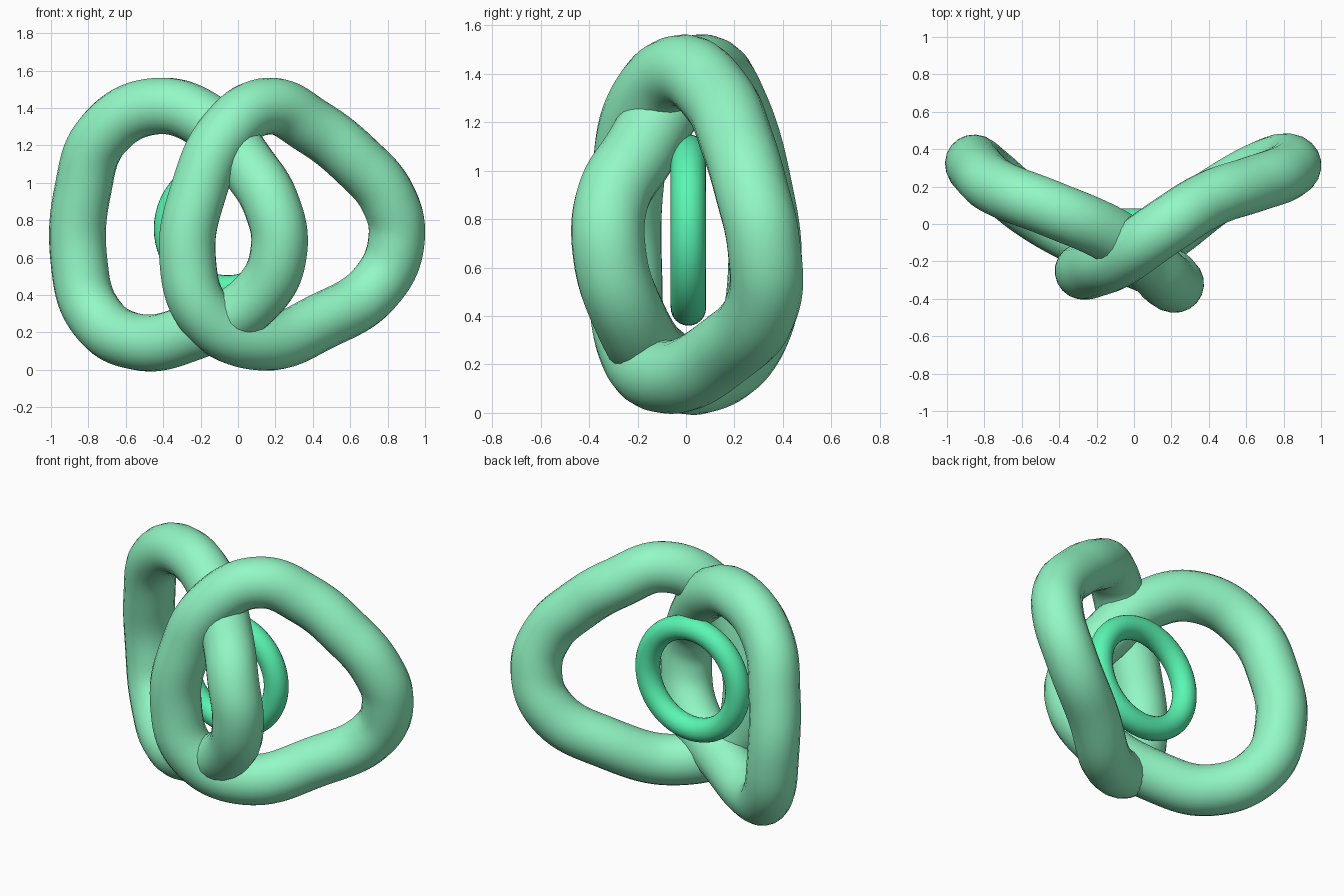
import bpy

if "Cube" in bpy.data.objects:
    bpy.data.objects.remove(bpy.data.objects["Cube"])

def material(name, color):
    m = bpy.data.materials.new(name)
    m.diffuse_color = color
    m.use_nodes = True
    m.node_tree.nodes["Principled BSDF"].inputs["Base Color"].default_value = m.diffuse_color
    return m

pale = material("pale_green", (0.29, 0.94, 0.56, 1))
bright = material("bright_green", (0.10, 0.93, 0.45, 1))

def tube_loop(name, points, radius, mat):
    """Closed smooth tube through the given centreline points."""
    cu = bpy.data.curves.new(name, 'CURVE')
    cu.dimensions = '3D'
    cu.bevel_depth = radius
    cu.bevel_resolution = 8
    cu.resolution_u = 10
    sp = cu.splines.new('BEZIER')
    sp.bezier_points.add(len(points) - 1)
    for bp, co in zip(sp.bezier_points, points):
        bp.co = co
        bp.handle_left_type = bp.handle_right_type = 'AUTO'
    sp.use_cyclic_u = True
    ob = bpy.data.objects.new(name, cu)
    bpy.context.collection.objects.link(ob)
    bpy.ops.object.select_all(action='DESELECT')
    ob.select_set(True)
    bpy.context.view_layer.objects.active = ob
    bpy.ops.object.convert(target='MESH')
    ob = bpy.context.object
    bpy.ops.object.shade_smooth()
    ob.data.materials.clear()
    ob.data.materials.append(mat)

# left loop, swinging to the front on its right side
tube_loop("left_loop", [
    (-0.85, 0.325, 0.58), (-0.83, 0.28, 0.96), (-0.72, 0.19, 1.26),
    (-0.44, 0.08, 1.41), (-0.14, -0.05, 1.31), (0.06, -0.19, 1.08),
    (0.18, -0.305, 0.88), (0.22, -0.315, 0.65), (0.12, -0.24, 0.41),
    (-0.25, -0.09, 0.20), (-0.54, 0.07, 0.15), (-0.77, 0.26, 0.30)], 0.152, pale)

# right loop, swinging to the front on its left side
tube_loop("right_loop", [
    (0.16, -0.02, 1.41), (0.40, 0.13, 1.30), (0.63, 0.21, 1.12),
    (0.80, 0.27, 0.92), (0.848, 0.32, 0.70), (0.75, 0.32, 0.46),
    (0.45, 0.16, 0.26), (0.11, -0.09, 0.15), (-0.17, -0.22, 0.29),
    (-0.27, -0.25, 0.60), (-0.21, -0.24, 0.96), (-0.07, -0.18, 1.26)], 0.152, pale)

# small upright ring behind the crossing
bpy.ops.mesh.primitive_torus_add(major_segments=64, minor_segments=24,
    major_radius=0.322, minor_radius=0.073,
    location=(-0.055, 0.01, 0.755), rotation=(1.5707963, 0, 0))
ring = bpy.context.object
ring.name = "small_ring"
ring.data.materials.append(bright)
bpy.ops.object.shade_smooth()
